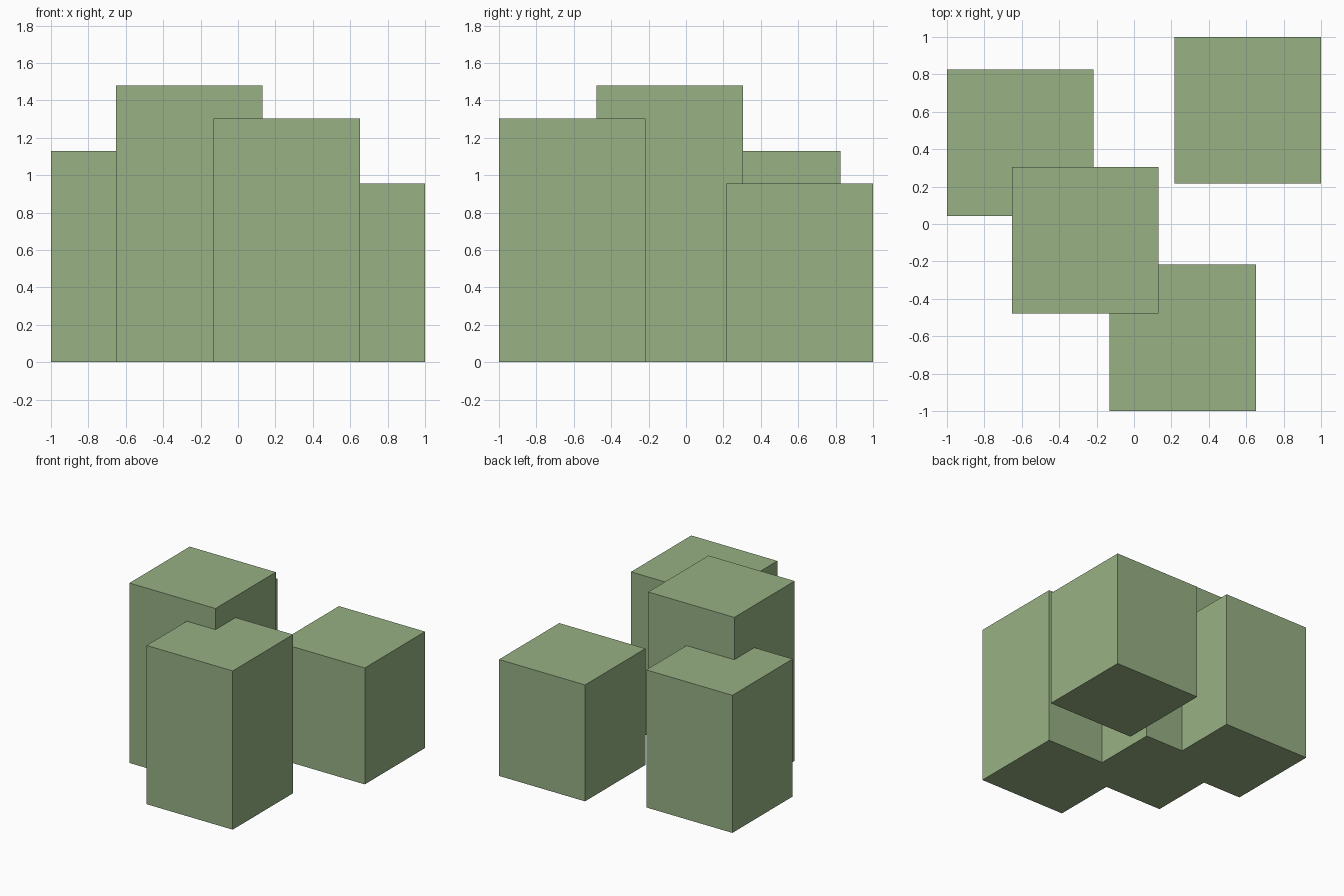
import bpy

if "Cube" in bpy.data.objects:
    bpy.data.objects.remove(bpy.data.objects["Cube"])

U = 2 / 23        # layout module
SIDE = 9 * U      # every tower is the same square in plan

green = bpy.data.materials.new("sage_green")
green.diffuse_color = (0.31, 0.44, 0.23, 1)
green.use_nodes = True
green.node_tree.nodes["Principled BSDF"].inputs["Base Color"].default_value = green.diffuse_color


def tower(name, cx, cy, height):
    """Square tower on the ground; all arguments in modules."""
    bpy.ops.mesh.primitive_cube_add(size=1, location=(cx * U, cy * U, height * U / 2))
    ob = bpy.context.object
    ob.name = name
    ob.scale = (SIDE, SIDE, height * U)
    bpy.ops.object.transform_apply(location=True, rotation=False, scale=True)
    ob.data.materials.append(green)
    return ob


# Free-standing low tower
tower("separate_tower", 7, 7, 11)

# Three overlapping towers merged into one block
cluster = tower("tower_cluster", -3, -1, 17)
for name, cx, cy, h in [("left_tower", -7, 5, 13), ("front_tower", 3, -7, 15)]:
    part = tower(name, cx, cy, h)
    bpy.context.view_layer.objects.active = cluster
    mod = cluster.modifiers.new("union", "BOOLEAN")
    mod.operation = "UNION"
    mod.solver = "EXACT"
    mod.object = part
    bpy.ops.object.modifier_apply(modifier=mod.name)
    bpy.data.objects.remove(part)
